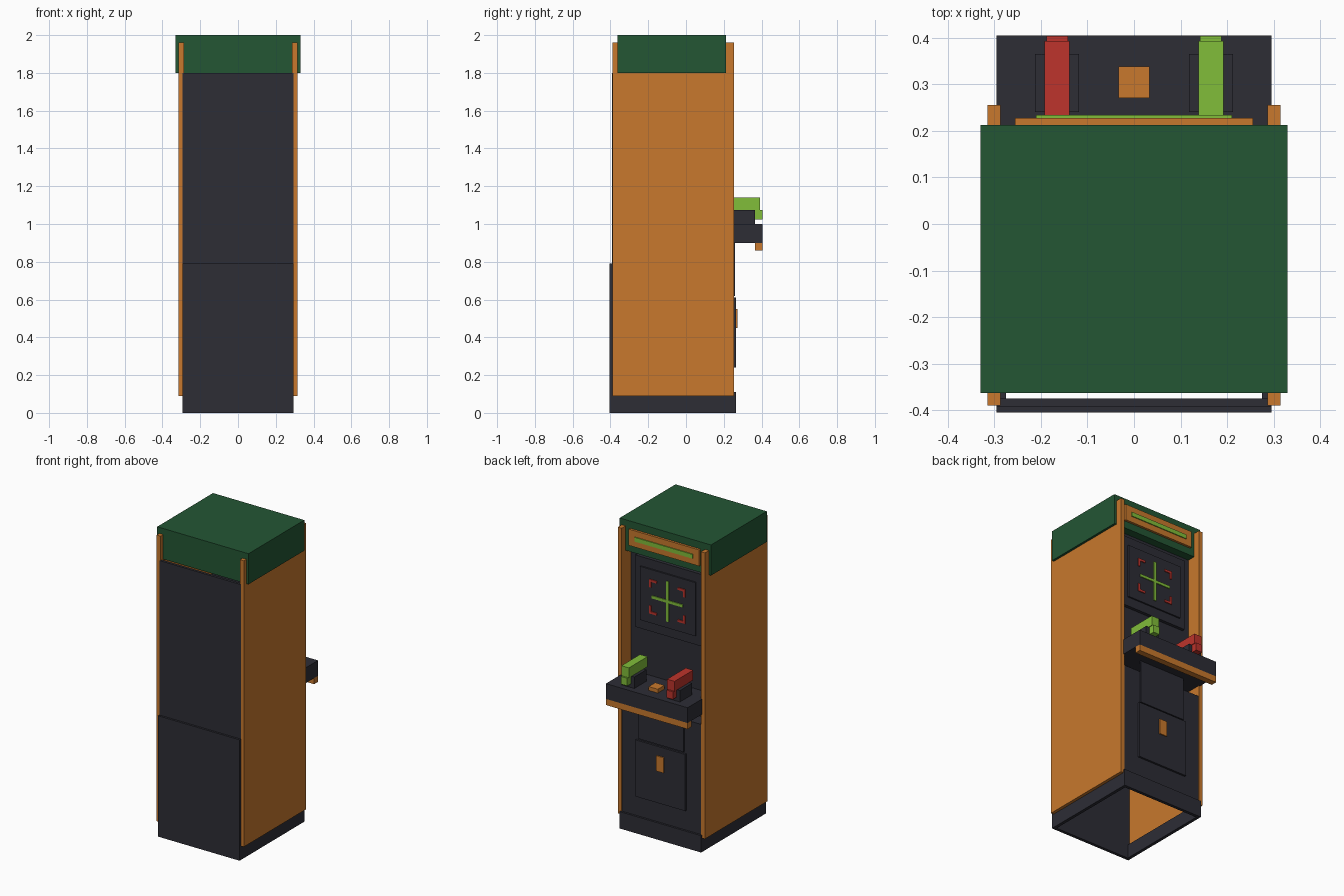
import bpy

cube = bpy.data.objects.get("Cube")
if cube:
    bpy.data.objects.remove(cube, do_unlink=True)


def material(name, rgb):
    mat = bpy.data.materials.new(name)
    mat.use_nodes = True
    mat.diffuse_color = (*rgb, 1)
    mat.node_tree.nodes["Principled BSDF"].inputs["Base Color"].default_value = (*rgb, 1)
    return mat


charcoal = material("charcoal", (0.026, 0.026, 0.036))
orange = material("orange", (0.578, 0.19, 0.026))
forest = material("forest_green", (0.017, 0.093, 0.034))
lime = material("lime_green", (0.22, 0.51, 0.042))
red = material("red", (0.51, 0.034, 0.025))


def box(name, mat, xs, ys, zs):
    """Box spanning the given (low, high) pairs on each axis."""
    mesh = bpy.data.meshes.new(name)
    corners = [(x, y, z) for x in xs for y in ys for z in zs]
    faces = [(0, 1, 3, 2), (4, 6, 7, 5), (0, 4, 5, 1),
             (2, 3, 7, 6), (0, 2, 6, 4), (1, 5, 7, 3)]
    mesh.from_pydata(corners, [], faces)
    mesh.materials.append(mat)
    obj = bpy.data.objects.new(name, mesh)
    bpy.context.collection.objects.link(obj)
    return obj


def centred(name, mat, half, ys, zs):
    return box(name, mat, (-half, half), ys, zs)


def span(a, b):
    return (min(a, b), max(a, b))


W = 0.295   # half width of the body between the sides

# Hollow cabinet shell
centred("lower_rear_panel", charcoal, W, (-0.405, -0.385), (0, 0.79))
centred("upper_rear_panel", charcoal, W, (-0.392, -0.375), (0.79, 1.8))
centred("base_front", charcoal, W, (0.245, 0.265), (0, 0.11))
centred("lower_front_panel", charcoal, 0.29, (0.23, 0.252), (0.1, 0.83))
centred("lower_front_ledge", charcoal, 0.29, (0.15, 0.23), (0.81, 0.83))
centred("screen_panel", charcoal, 0.29, (0.14, 0.16), (0.81, 1.8))

# Paired sides and base rails
for side, s in (("left", 1), ("right", -1)):
    box(side + "_side_panel", orange, span(s * 0.287, s * 0.315), (-0.39, 0.255), (0.09, 1.96))
    box(side + "_base_rail", charcoal, span(s * 0.275, s * W), (-0.4, 0.26), (0, 0.09))

# Top sign
centred("sign_box", forest, 0.33, (-0.363, 0.213), (1.8, 2.0))
centred("sign_plate", orange, 0.255, (0.213, 0.228), (1.847, 1.953))
centred("sign_strip", lime, 0.21, (0.228, 0.234), (1.886, 1.914))

# Screen with crosshair and corner brackets
SZ = 1.535
centred("screen_bezel", charcoal, 0.24, (0.16, 0.18), (SZ - 0.235, SZ + 0.235))
centred("screen", charcoal, 0.2, (0.18, 0.19), (SZ - 0.175, SZ + 0.175))
mark = (0.19, 0.196)
centred("crosshair_bar", lime, 0.113, mark, (SZ - 0.009, SZ + 0.009))
centred("crosshair_post", lime, 0.009, mark, (SZ - 0.132, SZ + 0.132))
for s in (1, -1):
    for t in (1, -1):
        box("bracket_bar", red, span(s * 0.075, s * 0.13), mark,
            span(SZ + t * 0.097, SZ + t * 0.112))
        box("bracket_post", red, span(s * 0.115, s * 0.13), mark,
            span(SZ + t * 0.06, SZ + t * 0.097))

# Control deck
centred("control_deck", charcoal, W, (0.16, 0.405), (0.9, 1.0))
centred("deck_trim", orange, W, (0.365, 0.405), (0.86, 0.9))
centred("start_button", orange, 0.033, (0.27, 0.338), (1.0, 1.025))

# Two light guns on holders
for label, cx, mat in (("left", 0.165, lime), ("right", -0.165, red)):
    box(label + "_gun_holder", charcoal, (cx - 0.047, cx + 0.047), (0.24, 0.365), (1.0, 1.075))
    box(label + "_gun_barrel", mat, (cx - 0.027, cx + 0.027), (0.2, 0.393), (1.075, 1.14))
    box(label + "_gun_grip", mat, (cx - 0.023, cx + 0.023), (0.362, 0.404), (1.025, 1.075))

# Service doors and coin slot
centred("upper_door", charcoal, 0.165, (0.252, 0.26), (0.62, 0.9))
centred("coin_door", charcoal, 0.18, (0.252, 0.265), (0.24, 0.61))
centred("coin_slot", orange, 0.028, (0.265, 0.272), (0.45, 0.55))
